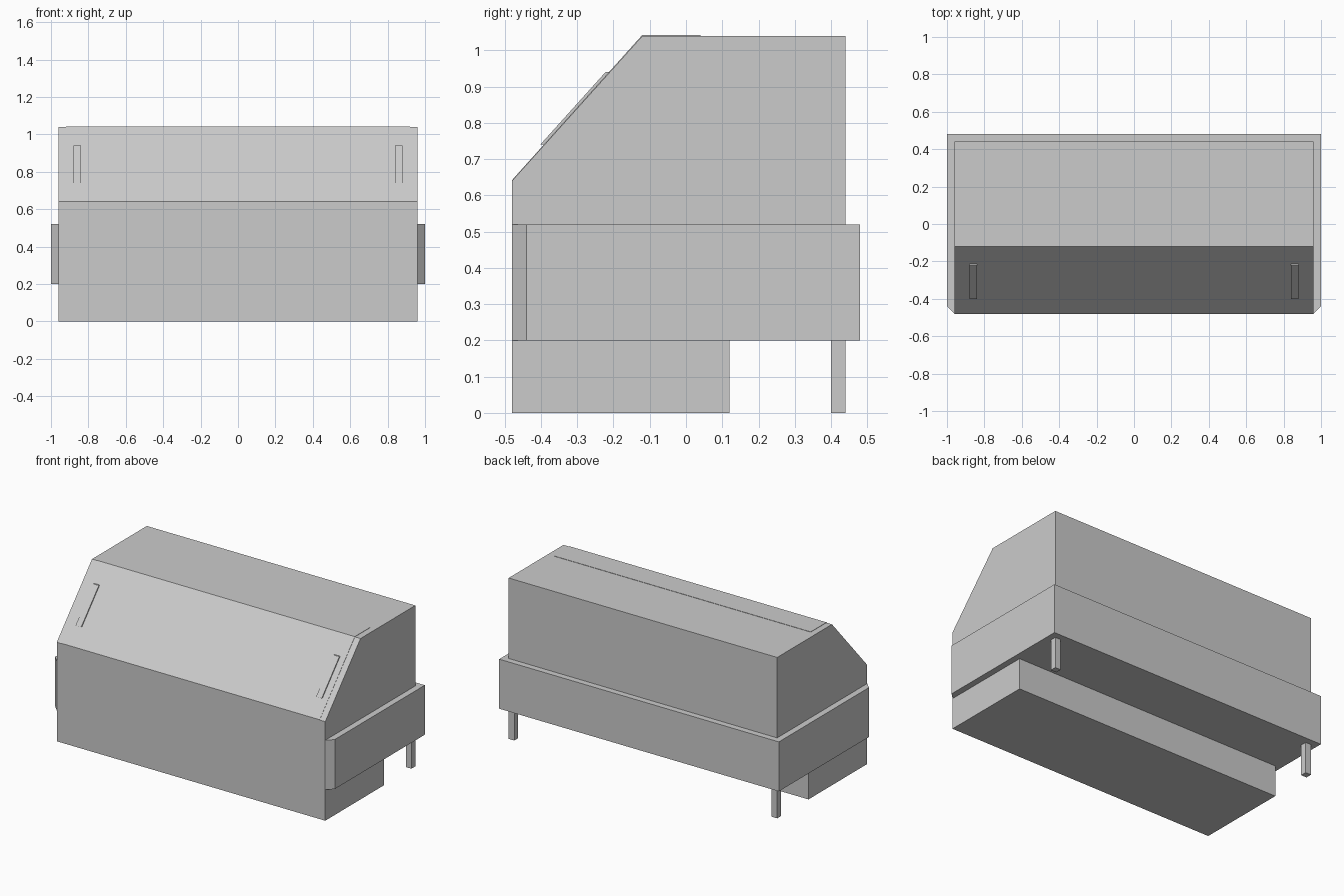
import bpy
import bmesh
from mathutils import Vector

if "Cube" in bpy.data.objects:
    bpy.data.objects.remove(bpy.data.objects["Cube"])


def prism(name, points, to_3d, depth):
    """Extrude a flat outline along a vector into a closed solid."""
    bm = bmesh.new()
    face = bm.faces.new([bm.verts.new(to_3d(a, b)) for a, b in points])
    new = bmesh.ops.extrude_face_region(bm, geom=[face])["geom"]
    verts = [v for v in new if isinstance(v, bmesh.types.BMVert)]
    bmesh.ops.translate(bm, verts=verts, vec=Vector(depth))
    bmesh.ops.recalc_face_normals(bm, faces=bm.faces)
    mesh = bpy.data.meshes.new(name)
    bm.to_mesh(mesh)
    bm.free()
    obj = bpy.data.objects.new(name, mesh)
    bpy.context.collection.objects.link(obj)
    return obj


def side_profile(name, points, x0, x1):
    return prism(name, points, lambda y, z: (x0, y, z), (x1 - x0, 0, 0))


def plan_profile(name, points, z0, z1):
    return prism(name, points, lambda x, y: (x, y, z0), (0, 0, z1 - z0))


def mirror_x(obj):
    mod = obj.modifiers.new("Mirror", "MIRROR")
    mod.use_axis = (True, False, False)
    mod.use_mirror_merge = False


# Main cabinet with sloped front and stepped base
side_profile("cabinet_body", [
    (-0.48, 0), (0.12, 0), (0.12, 0.2), (0.44, 0.2),
    (0.44, 1.04), (-0.12, 1.04), (-0.48, 0.64)], -0.96, 0.96)

# Belt wrapped round the sides and back, chamfered at the front ends
half = [(0.96, 0.44), (0.96, -0.48), (1.0, -0.44), (1.0, 0.48)]
plan_profile("side_belt", half + [(-x, y) for x, y in reversed(half)], 0.2, 0.52)

# Folding lid panel, almost flush with the slope and top
side_profile("lid_panel", [
    (-0.48, 0.64), (-0.48, 0.642), (-0.121, 1.042), (0.04, 1.042),
    (0.04, 1.02), (-0.11, 1.02), (-0.46, 0.63)], -0.92, 0.92)

# Slim handles on the slope
mirror_x(side_profile("lid_handle", [
    (-0.38, 0.74), (-0.402, 0.74), (-0.222, 0.94), (-0.20, 0.94)], 0.84, 0.88))

# Rear legs
mirror_x(plan_profile("rear_leg", [
    (0.92, 0.40), (0.96, 0.40), (0.96, 0.44), (0.92, 0.44)], 0, 0.2))
